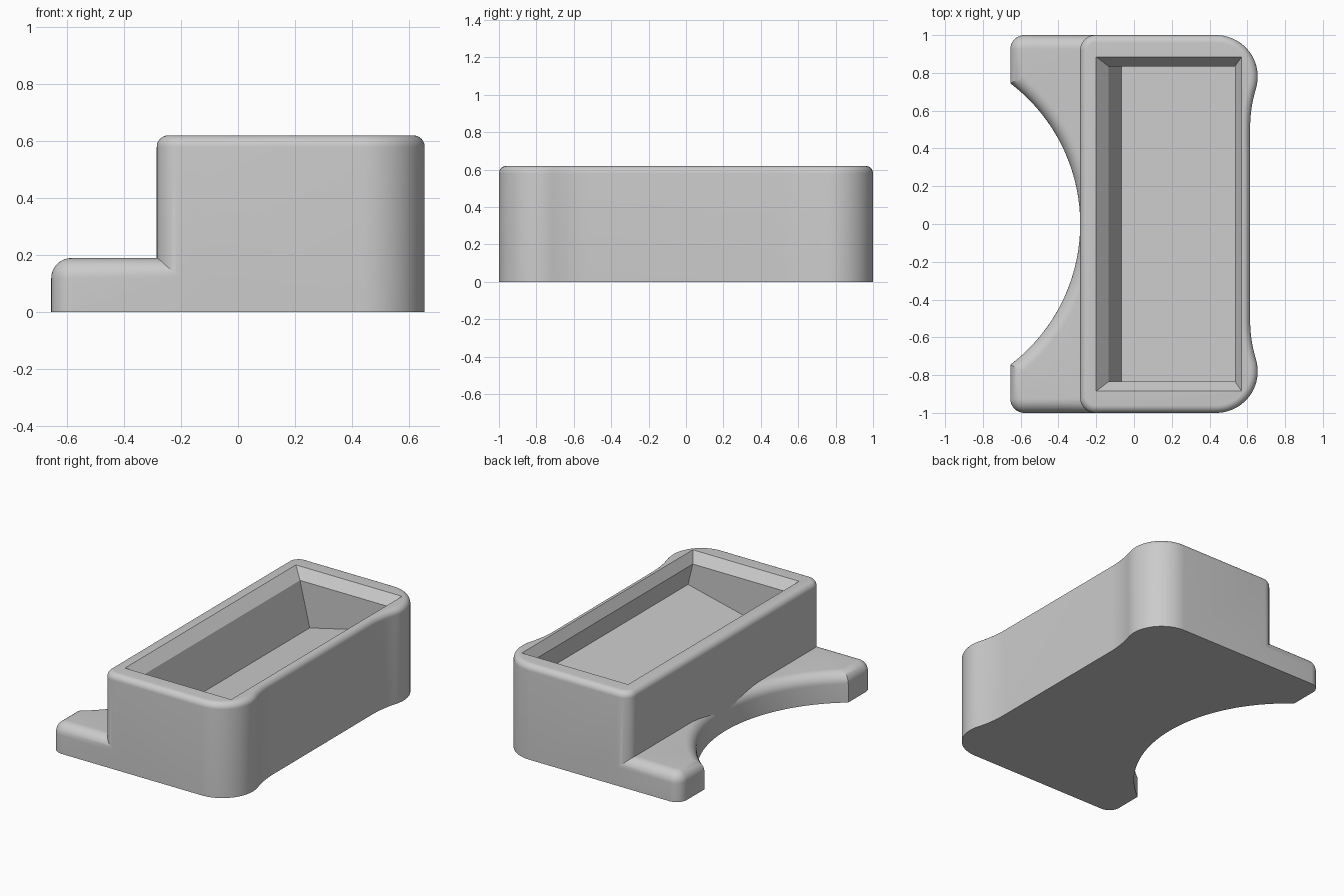
import bpy, bmesh
from math import sin, cos, radians, asin, sqrt

cube = bpy.data.objects.get("Cube")
if cube:
    bpy.data.objects.remove(cube, do_unlink=True)

grey = bpy.data.materials.new("plain grey")
grey.use_nodes = True
colour = (0.6, 0.6, 0.6, 1)
grey.diffuse_color = colour
grey.node_tree.nodes["Principled BSDF"].inputs["Base Color"].default_value = colour


def arc(cx, cy, r, start, end, steps):
    """Points along an arc, angles in degrees."""
    angles = [radians(start + (end - start) * i / steps) for i in range(steps + 1)]
    return [(cx + r * cos(a), cy + r * sin(a)) for a in angles]


def mirrored(half):
    """Close an outline whose first half lies at y > 0."""
    return half + [(x, -y) for x, y in reversed(half)]


def finish(name, bm):
    bmesh.ops.recalc_face_normals(bm, faces=bm.faces)
    mesh = bpy.data.meshes.new(name)
    bm.to_mesh(mesh)
    bm.free()
    mesh.materials.append(grey)
    obj = bpy.data.objects.new(name, mesh)
    bpy.context.collection.objects.link(obj)
    return obj


def rounded_prism(name, outline, height, fillet):
    """Extrude an outline up from the ground and round its top edge."""
    bm = bmesh.new()
    base = bm.faces.new([bm.verts.new((x, y, 0)) for x, y in outline])
    top = bmesh.ops.extrude_face_region(bm, geom=[base], use_keep_orig=True)["geom"]
    bmesh.ops.translate(bm, vec=(0, 0, height),
                        verts=[v for v in top if isinstance(v, bmesh.types.BMVert)])
    rim = [e for e in bm.edges if all(v.co.z > height - 1e-4 for v in e.verts)]
    bmesh.ops.bevel(bm, geom=rim, offset=fillet, segments=8, profile=0.5,
                    affect='EDGES', clamp_overlap=False)
    bmesh.ops.remove_doubles(bm, verts=bm.verts, dist=1e-5)
    return finish(name, bm)


# Main housing: small left corners, bulging right corners easing into the side
r, turn, cx, cy, side = 0.22, 17, 0.435, 0.78, 0.615
c = cos(radians(turn))
R = (c * r - (side - cx)) / (1 - c)
ease_y = cy - (r + R) * sin(radians(turn))
ease = arc(side + R, ease_y, R, 180 - turn, 180, 8)
half = arc(-0.205, 0.92, 0.08, 180, 90, 10) + arc(cx, cy, r, 90, -turn, 20) + ease[1:]
housing = rounded_prism("housing", mirrored(half), 0.62, 0.04)

# Low flange with a large circular bite out of its outer side
bite, tip = 0.935, -0.655
bite_cx = -0.285 - bite
spread = asin(sqrt(bite ** 2 - (tip - bite_cx) ** 2) / bite)
sweep = spread * 180 / 3.14159265
half = arc(bite_cx, 0, bite, 0, sweep, 28)[1:]
half += arc(tip + 0.075, 0.925, 0.075, 180, 90, 10) + [(-0.1, 1)]
flange = rounded_prism("flange", [(-0.285, 0)] + mirrored(half), 0.19, 0.07)

# Cavity: bevelled mouth above a tilted rectangular pocket
levels = [  # left x, left z, right x, right z, half width
    (-0.265, 0.685, 0.605, 0.685, 0.935),
    (-0.135, 0.555, 0.535, 0.555, 0.835),
    (-0.065, 0.262, 0.57, 0.412, 0.835),
]
levels[0] = (-0.265, 0.685, 0.605, 0.685, 0.935)
bm = bmesh.new()
rings = [[bm.verts.new(p) for p in ((xl, -w, zl), (xr, -w, zr), (xr, w, zr), (xl, w, zl))]
         for xl, zl, xr, zr, w in levels]
for a, b in zip(rings, rings[1:]):
    for i in range(4):
        j = (i + 1) % 4
        bm.faces.new((a[i], a[j], b[j], b[i]))
bm.faces.new(rings[0])
bm.faces.new(rings[-1])
cutter = finish("cavity_cutter", bm)

# Join the flange, then hollow the housing
for helper, operation in ((flange, 'UNION'), (cutter, 'DIFFERENCE')):
    mod = housing.modifiers.new(helper.name, 'BOOLEAN')
    mod.operation, mod.solver, mod.object = operation, 'EXACT', helper
    helper.hide_render = True
bpy.context.view_layer.objects.active = housing
for o in bpy.context.selected_objects:
    o.select_set(False)
housing.select_set(True)
for name in [m.name for m in housing.modifiers]:
    bpy.ops.object.modifier_apply(modifier=name)
for helper in (flange, cutter):
    bpy.data.objects.remove(helper, do_unlink=True)
bpy.ops.object.shade_smooth_by_angle(angle=radians(25))
